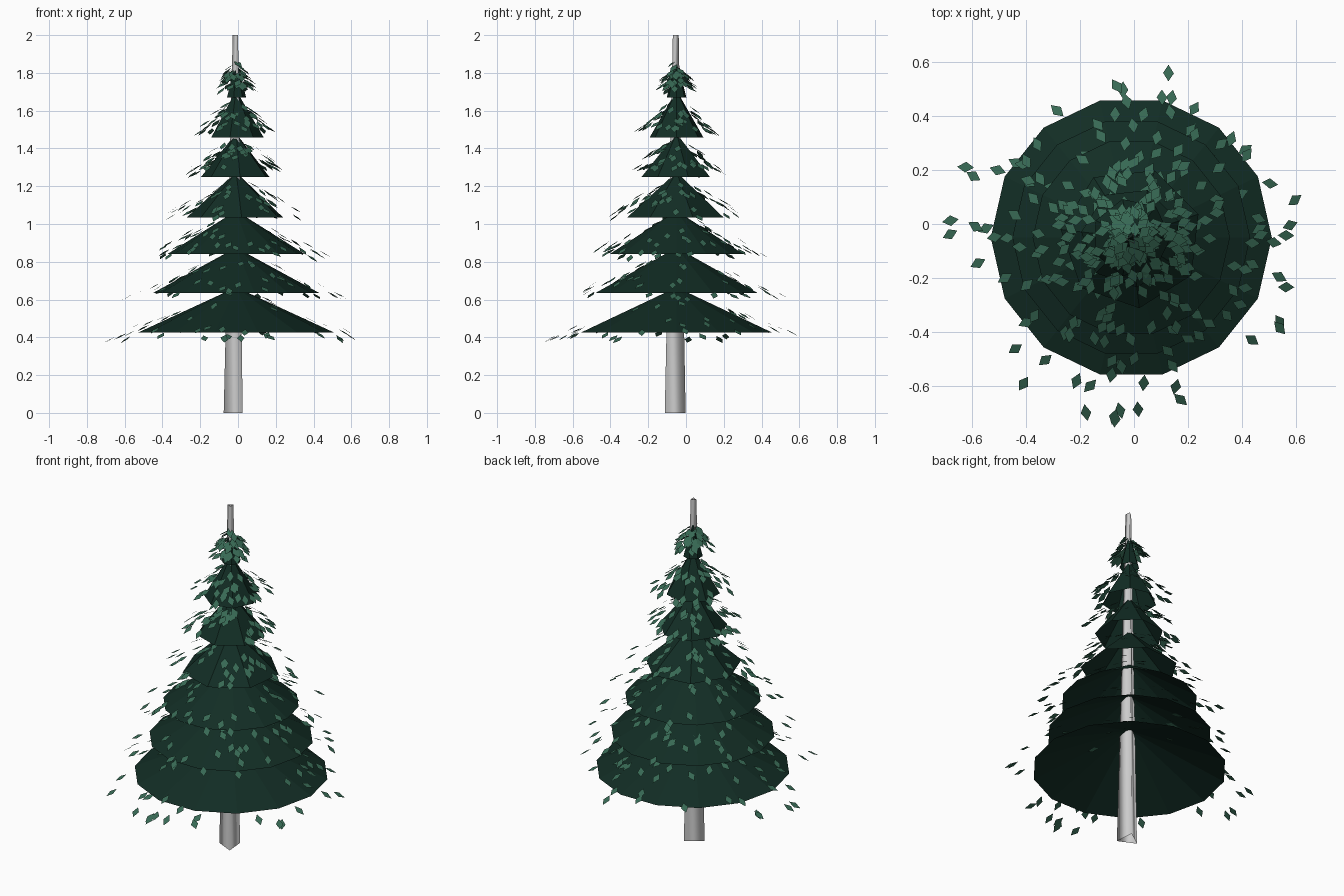
import bpy, math, random
from mathutils import Vector

if "Cube" in bpy.data.objects:
    bpy.data.objects.remove(bpy.data.objects["Cube"])

random.seed(5)
CX, CY = -0.01, -0.05


def material(name, color):
    m = bpy.data.materials.new(name)
    m.diffuse_color = (*color, 1)
    m.use_nodes = True
    m.node_tree.nodes["Principled BSDF"].inputs["Base Color"].default_value = m.diffuse_color
    return m


def make(name, verts, faces, mat=None):
    me = bpy.data.meshes.new(name)
    me.from_pydata(verts, [], faces)
    me.update()
    ob = bpy.data.objects.new(name, me)
    bpy.context.collection.objects.link(ob)
    if mat:
        me.materials.append(mat)
    return ob


def ring(cx, cy, r, z, n, phase=0.0):
    return [(cx + r * math.cos(phase + 2 * math.pi * i / n),
             cy + r * math.sin(phase + 2 * math.pi * i / n), z) for i in range(n)]


dark_green = material("bough_green", (0.006, 0.026, 0.018))
leaf_green = material("leaf_green", (0.038, 0.14, 0.088))

# Three-sided tapering trunk, smooth shaded and open at the foot
n, turn = 3, math.radians(-55)
verts = ring(-0.012, -0.060, 0.064, 0, n, turn) + ring(-0.01, -0.055, 0.018, 2, n, turn)
faces = [(i, (i + 1) % n, n + (i + 1) % n, n + i) for i in range(n)]
trunk = make("trunk", verts, faces)
for p in trunk.data.polygons:
    p.use_smooth = True

# Open cone tiers: (base height, rim radius, cone height, sides, turn in degrees)
tiers = [(0.425, 0.52, 0.24, 14, 0), (0.635, 0.44, 0.24, 14, 0), (0.84, 0.365, 0.23, 14, 0),
         (1.035, 0.263, 0.24, 7, 225), (1.25, 0.186, 0.23, 7, 225),
         (1.458, 0.146, 0.25, 7, 0), (1.67, 0.053, 0.21, 7, 0)]
for k, (z, r, h, n, turn) in enumerate(tiers):
    verts = ring(CX, CY, r, z, n, math.radians(turn)) + [(CX, CY, z + h)]
    make(f"bough_tier_{k + 1}", verts, [(i, (i + 1) % n, n) for i in range(n)], dark_green)

# Diamond leaves drooping outwards along every tier
verts, faces = [], []
for z, r, h, *_ in tiers:
    inner = Vector((0.3 * r + 0.01, z + 0.16))
    outer = Vector((1.25 * r + 0.03, z + 0.05 - 0.18 * r))
    bias = 0.65 if r > 0.3 else 0.85   # wide tiers carry more leaves at the rim
    for i in range(62):
        a = 2 * math.pi * (i * 0.618 + random.uniform(-0.05, 0.05))
        d, height = inner.lerp(outer, random.random() ** bias)
        c = Vector((CX + d * math.cos(a), CY + d * math.sin(a), height + random.uniform(-0.015, 0.025)))
        droop = math.radians(random.uniform(24, 34) + 14 * (0.52 - r))
        radial = Vector((math.cos(a) * math.cos(droop), math.sin(a) * math.cos(droop), -math.sin(droop)))
        side = Vector((-math.sin(a), math.cos(a), 0))
        t = random.uniform(-0.5, 0.5)
        u = radial * math.cos(t) + side * math.sin(t)
        v = side * math.cos(t) - radial * math.sin(t)
        b = len(verts)
        verts += [c - u * 0.035, c - v * 0.02, c + u * 0.035, c + v * 0.02]
        faces.append((b, b + 1, b + 2, b + 3))
make("leaves", verts, faces, leaf_green)
